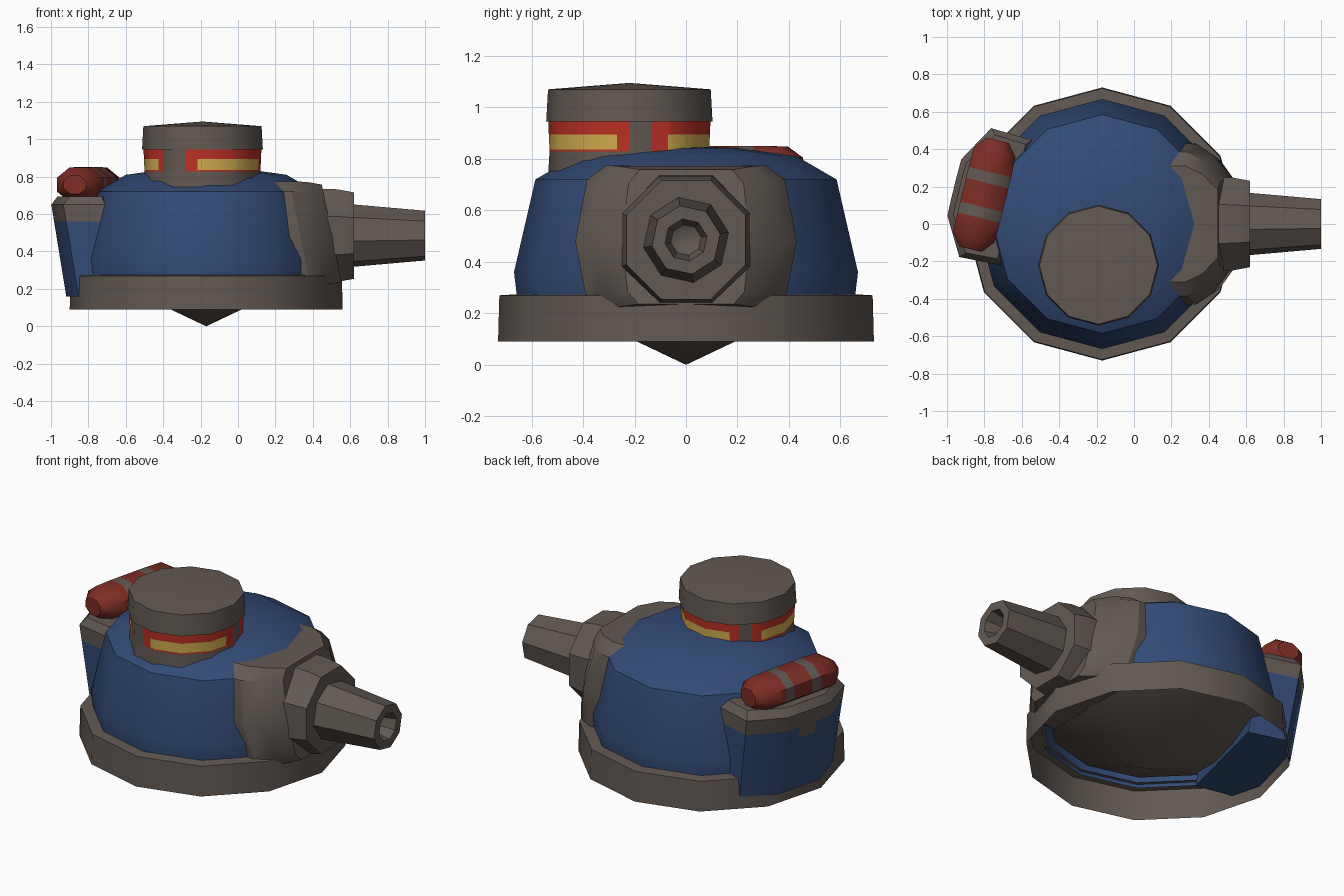
import bpy, bmesh, math
from mathutils import Vector

if "Cube" in bpy.data.objects:
    bpy.data.objects.remove(bpy.data.objects["Cube"])

CX = -0.17  # axis of the base and dome


def material(name, rgb):
    m = bpy.data.materials.new(name)
    m.diffuse_color = (*rgb, 1)
    m.use_nodes = True
    m.node_tree.nodes["Principled BSDF"].inputs["Base Color"].default_value = m.diffuse_color
    return m


GREY = material("warm grey", (0.122, 0.100, 0.086))
BLUE = material("navy blue", (0.032, 0.070, 0.180))
RED = material("bright red", (0.500, 0.030, 0.018))
YELLOW = material("window yellow", (0.640, 0.420, 0.080))
DARK_RED = material("dark red", (0.205, 0.026, 0.018))


def loft(name, loops, mats, rule=None, caps=(False, False), angle=40):
    """Skin closed loops of equal length; rule(face centre) gives the material slot."""
    bm = bmesh.new()
    rows = [[bm.verts.new(p) for p in loop] for loop in loops]
    n = len(rows[0])
    for a, b in zip(rows, rows[1:]):
        for i in range(n):
            j = (i + 1) % n
            bm.faces.new((a[i], a[j], b[j], b[i]))
    if caps[0]:
        bm.faces.new(rows[0][::-1])
    if caps[1]:
        bm.faces.new(rows[-1])
    bmesh.ops.remove_doubles(bm, verts=bm.verts, dist=0.0005)
    bmesh.ops.recalc_face_normals(bm, faces=bm.faces)
    if rule:
        for f in bm.faces:
            f.material_index = rule(f.calc_center_median())
    mesh = bpy.data.meshes.new(name)
    bm.to_mesh(mesh)
    bm.free()
    for m in mats:
        mesh.materials.append(m)
    mesh.shade_smooth()
    mesh.set_sharp_from_angle(angle=math.radians(angle))
    ob = bpy.data.objects.new(name, mesh)
    bpy.context.collection.objects.link(ob)
    return ob


def ring(cx, cy, r, z, n=12):
    return [(cx + r * math.cos(2 * math.pi * i / n),
             cy + r * math.sin(2 * math.pi * i / n), z) for i in range(n)]


def turned(name, cx, cy, profile, mat):
    return loft(name, [ring(cx, cy, r, z) for r, z in profile], [mat])


# Base ring, dome and the shallow cone underneath
turned("base_ring", CX, 0, [(0.73, 0.09), (0.725, 0.27), (0.64, 0.275)], GREY)
turned("dome", CX, 0, [(0.655, 0.25), (0.668, 0.36), (0.585, 0.72),
                       (0.43, 0.81), (0.2, 0.842), (0, 0.85)], BLUE)
turned("underside_cone", CX, 0, [(0, 0), (0.6, 0.285)], GREY)

# Cupola cap
HX, HY = -0.19, -0.22
turned("cupola_cap", HX, HY, [(0.3, 0.945), (0.323, 0.945), (0.316, 1.07), (0, 1.095)], GREY)

# Cupola neck with three painted windows: (red start, red end, yellow start, yellow end)
WINDOWS = [(-107, 0, -95, -9), (17, 127, 29, 117), (140, 227, 150, 219)]
angles = sorted({a % 360 for w in WINDOWS for a in w} | set(range(0, 360, 30)))


def neck_loop(r, z):
    pts = []
    for a in angles:
        rad = r * math.cos(math.pi / 12) / math.cos(math.radians(a % 30 - 15))
        t = math.radians(a)
        pts.append((HX + rad * math.cos(t), HY + rad * math.sin(t), z))
    return pts


def neck_rule(c):
    a = math.degrees(math.atan2(c.y - HY, c.x - HX))
    for r0, r1, y0, y1 in WINDOWS:
        if c.z > 0.828 and (a - r0) % 360 < r1 - r0:
            return 2 if (a - y0) % 360 < y1 - y0 and 0.837 < c.z < 0.895 else 1
    return 0


loft("cupola_neck", [neck_loop(r, z) for r, z in
                     [(0.318, 0.70), (0.310, 0.828), (0.310, 0.837), (0.313, 0.895), (0.315, 0.945)]],
     [GREY, RED, YELLOW], neck_rule)

# Side box: local frame with outward and tangent directions
OUT = Vector((-0.97, 0.24, 0))
TAN = Vector((0.24, 0.97, 0))


def box_point(o, t, z):
    return Vector((CX, 0, z)) + OUT * o + TAN * t


HALF = [(0.47, 0.345), (0.70, 0.355), (0.815, 0.155), (0.817, 0.06)]
OUTLINE = HALF + [(o, -t) for o, t in reversed(HALF)]


def box_loop(z, inset=0.0):
    k = (0.65 - min(z, 0.65)) / 0.49
    s = 1 - 0.05 * k - inset / 0.35
    return [box_point(o - 0.08 * k - inset * (1 if o > 0.6 else -1), t * s, z) for o, t in OUTLINE]


def box_rule(c):
    t = (c - Vector((CX, 0, 0))).dot(TAN)
    o = (c - Vector((CX, 0, 0))).dot(OUT)
    edge = 0.49 if abs(t) < 0.05 and o > 0.7 else 0.56
    return 0 if c.z > edge else 1


loft("side_box", [box_loop(0.16), box_loop(0.49), box_loop(0.56), box_loop(0.65),
                  box_loop(0.695, 0.03)],
     [GREY, BLUE], box_rule, (True, True), 35)

# Striped canister lying on the side box
def can_loop(t, r):
    return [box_point(0.65 + r * 1.1 * math.cos(a), t, 0.757 + 0.88 * r * math.sin(a))
            for a in (2 * math.pi * (i + 0.5) / 8 for i in range(8))]


def can_rule(c):
    t = abs((c - Vector((CX, 0, 0))).dot(TAN))
    return 1 if 0.065 < t < 0.125 else 0


CAN = [(-0.30, 0.06), (-0.235, 0.112), (-0.125, 0.115), (-0.065, 0.115),
       (0.065, 0.115), (0.125, 0.115), (0.235, 0.112), (0.30, 0.06)]
loft("canister", [can_loop(t, r) for t, r in CAN], [DARK_RED, GREY], can_rule, (True, True), 50)

# Mounting plate, leaning with the dome
RIM = [(0.31, 0.775), (0.385, 0.72), (0.43, 0.48), (0.39, 0.27), (0.32, 0.22)]
RIM = RIM + [(-y, z) for y, z in reversed(RIM)]


def plate_loop(x, sy, sz):
    pts = []
    for y, z in RIM:
        z = 0.49 + (z - 0.49) * sz
        pts.append((x + 0.2 * (0.5 - z), y * sy, z))
    return pts


loft("mount_plate", [plate_loop(0.24, 1, 1), plate_loop(0.33, 1, 1), plate_loop(0.42, 0.86, 0.99),
                     plate_loop(0.50, 0.58, 0.94)], [GREY], None, (True, True), 30)


# Hub and barrel along x
def tube(name, profile, turn, caps):
    loops = []
    for x, r in profile:
        loops.append([(x, r * math.cos(a), 0.485 + r * math.sin(a)) for a in
                      (math.radians(turn + 45 * i) for i in range(8))])
    loft(name, loops, [GREY], None, caps, 30)


tube("barrel_hub", [(0.42, 0.272), (0.53, 0.268), (0.62, 0.25)], 22.5, (True, True))
tube("barrel", [(0.58, 0.168), (0.63, 0.168), (1.0, 0.135), (1.0, 0.083), (0.90, 0.06), (0.87, 0)],
     10, (True, False))
